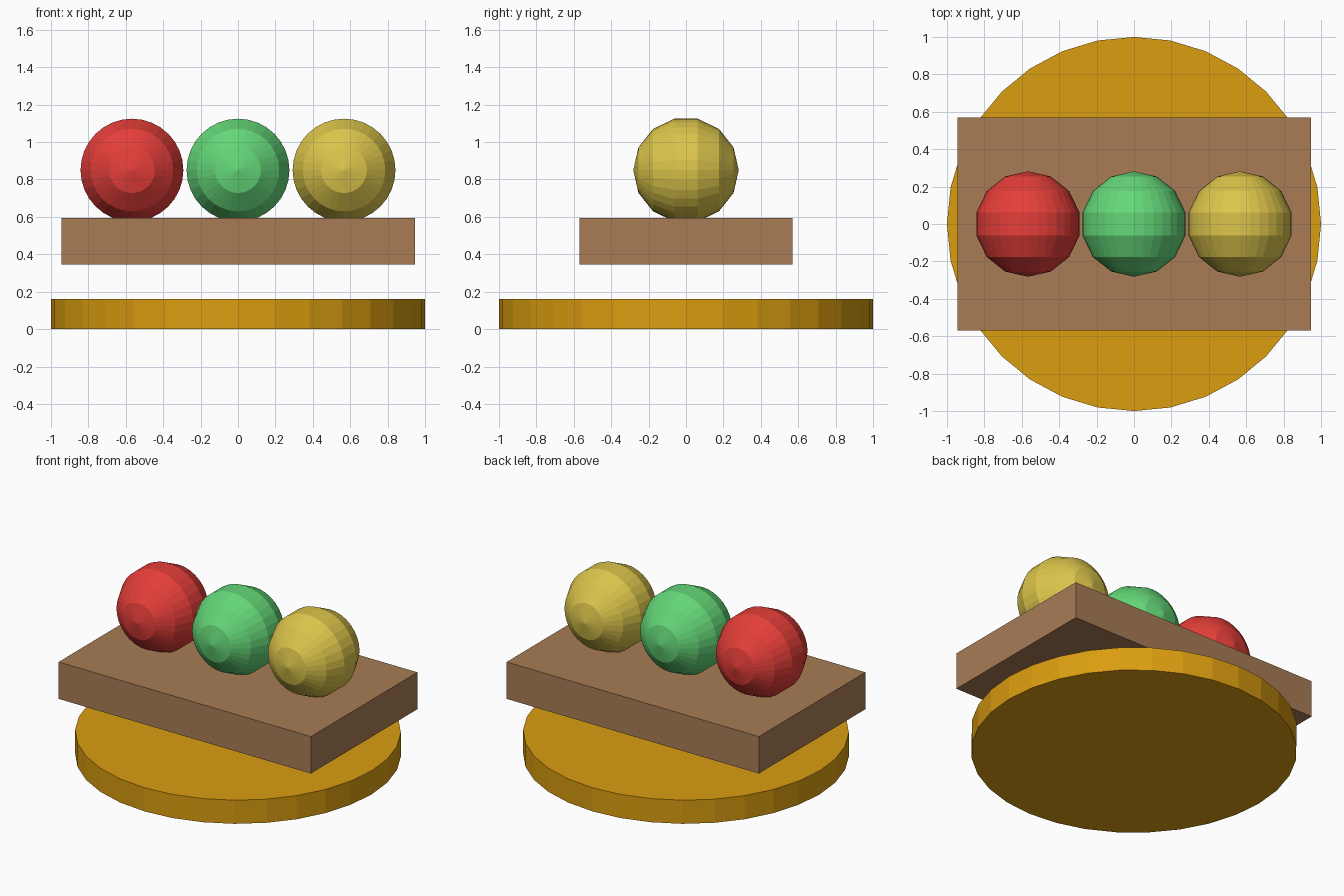
import bpy, math

if "Cube" in bpy.data.objects:
    bpy.data.objects.remove(bpy.data.objects["Cube"])


def material(name, rgb):
    """Flat colour from 0-255 sRGB, stored as linear."""
    m = bpy.data.materials.new(name)
    lin = [((c / 255 + 0.055) / 1.055) ** 2.4 for c in rgb]
    m.diffuse_color = (*lin, 1)
    m.use_nodes = True
    m.node_tree.nodes["Principled BSDF"].inputs["Base Color"].default_value = m.diffuse_color
    return m


def finish(name, mat):
    obj = bpy.context.object
    obj.name = name
    obj.data.materials.append(mat)
    return obj


# Round base disc
bpy.ops.mesh.primitive_cylinder_add(vertices=32, radius=1, depth=0.16, location=(0, 0, 0.08))
finish("base_disc", material("amber", (218, 157, 16)))

# Floating slab
bpy.ops.mesh.primitive_cube_add(size=1, location=(0, 0, 0.47))
slab = finish("slab", material("brown", (168, 124, 85)))
slab.scale = (1.89, 1.14, 0.25)

# Three balls in a row, poles pointing front and back
balls = [("red", (229, 62, 57)), ("green", (100, 215, 120)), ("yellow", (220, 197, 75))]
for i, (colour, rgb) in enumerate(balls):
    bpy.ops.mesh.primitive_uv_sphere_add(segments=32, ring_count=7, radius=0.282,
                                         location=(0.567 * (i - 1), 0, 0.85),
                                         rotation=(math.pi / 2, 0, 0))
    finish(colour + "_ball", material(colour, rgb))
